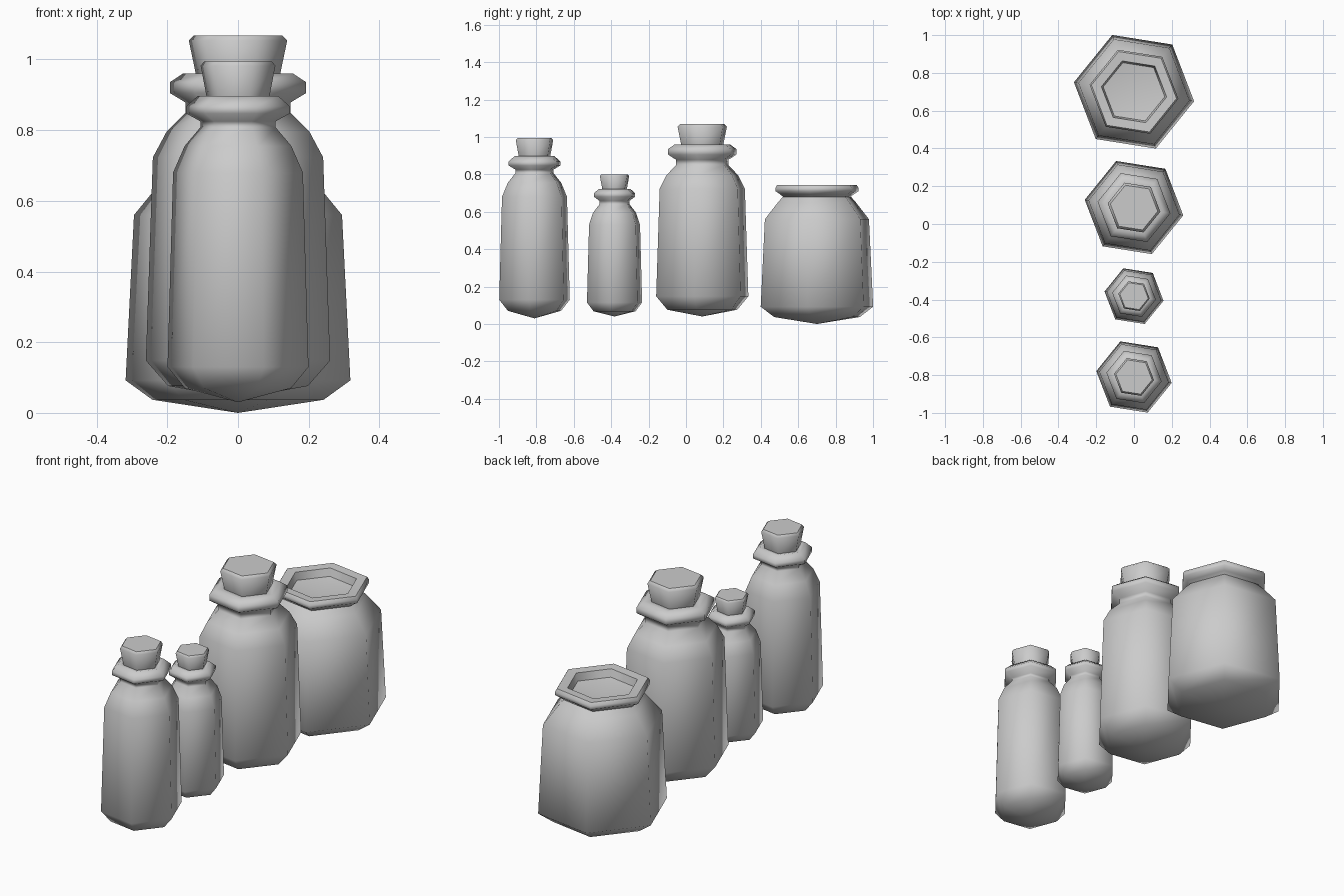
import bpy, bmesh
from math import cos, sin, pi, radians

if "Cube" in bpy.data.objects:
    bpy.data.objects.remove(bpy.data.objects["Cube"])

SIDES = 6
TURN = radians(-9)


def lathe(name, profile, y, flat_top=False):
    """Six-sided turned solid from (radius, z) points; radius 0 gives a tip."""
    bm = bmesh.new()
    rings = []
    for r, z in profile:
        if r == 0:
            rings.append([bm.verts.new((0, 0, z))])
        else:
            rings.append([bm.verts.new((r * cos(TURN + 2 * pi * i / SIDES),
                                        r * sin(TURN + 2 * pi * i / SIDES), z))
                          for i in range(SIDES)])
    for a, b in zip(rings, rings[1:]):
        for i in range(SIDES):
            j = (i + 1) % SIDES
            if len(a) == 1:
                f = bm.faces.new((a[0], b[j], b[i]))
            elif len(b) == 1:
                f = bm.faces.new((a[i], a[j], b[0]))
            else:
                f = bm.faces.new((a[i], a[j], b[j], b[i]))
            f.smooth = True
    if flat_top:
        bm.faces.new(rings[-1])
        bm.faces.new(rings[0][::-1])
    bmesh.ops.recalc_face_normals(bm, faces=bm.faces)
    # keep tight ring corners crisp, the hexagon walls soft
    for e in bm.edges:
        if len(e.link_faces) == 2 and e.calc_face_angle() > radians(62):
            e.smooth = False
    me = bpy.data.meshes.new(name)
    bm.to_mesh(me)
    bm.free()
    ob = bpy.data.objects.new(name, me)
    ob.location.y = y
    bpy.context.collection.objects.link(ob)
    return ob


# wide open jar with a sunken mouth
lathe("wide_jar", [(0, 0), (.245, .037), (.322, .092), (.298, .56), (.225, .648),
                   (.195, .68), (.21, .693), (.238, .71), (.238, .727), (.228, .743),
                   (.175, .74), (.165, .70), (0, .675)], .70)

# large bottle and cork
lathe("large_bottle", [(0, .04), (.2, .076), (.264, .148), (.244, .723), (.205, .795),
                       (.15, .85), (.15, .878), (.195, .905), (.195, .936),
                       (.158, .96), (.12, .955), (0, .93)], .087)
lathe("large_cork", [(.115, .93), (.12, .955), (.141, 1.054), (.127, 1.068)], .087, True)

# small bottle and cork
lathe("small_bottle", [(0, .04), (.12, .068), (.158, .115), (.146, .53), (.123, .595),
                       (.086, .64), (.086, .658), (.117, .68), (.117, .7),
                       (.09, .722), (.07, .72), (0, .70)], -.382)
lathe("small_cork", [(.066, .70), (.07, .72), (.084, .79), (.076, .80)], -.382, True)

# slim bottle and cork
lathe("slim_bottle", [(0, .03), (.152, .07), (.202, .13), (.186, .68), (.153, .755),
                      (.108, .808), (.108, .825), (.148, .847), (.148, .868),
                      (.115, .897), (.09, .893), (0, .87)], -.81)
lathe("slim_cork", [(.085, .87), (.09, .895), (.107, .982), (.097, .995)], -.81, True)
